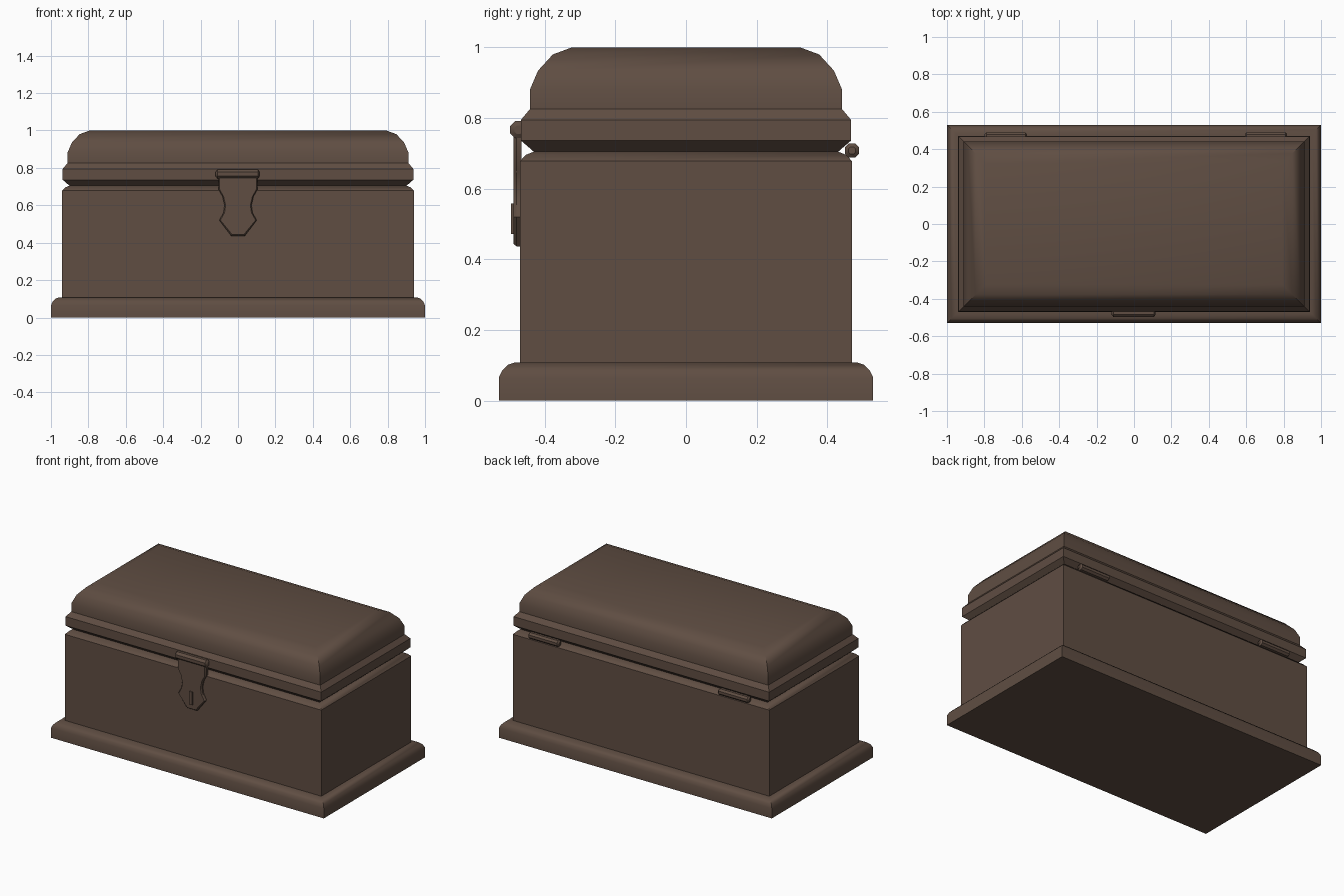
import bpy, bmesh, math

if "Cube" in bpy.data.objects:
    bpy.data.objects.remove(bpy.data.objects["Cube"])

mat = bpy.data.materials.new("dark_wood")
mat.diffuse_color = (0.115, 0.075, 0.055, 1)
mat.use_nodes = True
mat.node_tree.nodes["Principled BSDF"].inputs["Base Color"].default_value = mat.diffuse_color


def loft(name, rings, bevel=0.0):
    """Skin a stack of equal-length point rings and cap both ends."""
    bm = bmesh.new()
    loops = [[bm.verts.new(p) for p in ring] for ring in rings]
    n = len(loops[0])
    for a, b in zip(loops, loops[1:]):
        for i in range(n):
            j = (i + 1) % n
            bm.faces.new((a[i], a[j], b[j], b[i]))
    bm.faces.new(loops[0][::-1])
    bm.faces.new(loops[-1])
    bmesh.ops.recalc_face_normals(bm, faces=bm.faces)
    me = bpy.data.meshes.new(name)
    bm.to_mesh(me)
    bm.free()
    me.polygons.foreach_set("use_smooth", [True] * len(me.polygons))
    me.set_sharp_from_angle(angle=math.radians(30))
    me.materials.append(mat)
    ob = bpy.data.objects.new(name, me)
    bpy.context.collection.objects.link(ob)
    return ob


def moulding(name, profile):
    """Rectangular part with mitred corners; profile is (half depth y, z)."""
    rings = []
    for y, z in profile:
        x = y + 0.47
        rings.append([(-x, -y, z), (x, -y, z), (x, y, z), (-x, y, z)])
    return loft(name, rings)


def rod(name, cx, cy, cz, half, r):
    """Eight-sided rod along x with chamfered ends."""
    rings = []
    for dx, rad in ((-half, r * 0.5), (-half + 0.009, r),
                    (half - 0.009, r), (half, r * 0.5)):
        angles = [math.tau * (i + 0.5) / 8 for i in range(8)]
        rings.append([(cx + dx, cy + rad * math.cos(a), cz + rad * math.sin(a))
                      for a in angles])
    return loft(name, rings)


# Stepped base, box body and domed lid
moulding("base", [(0.53, 0), (0.53, 0.065), (0.52, 0.086), (0.505, 0.101),
                  (0.485, 0.108), (0.465, 0.108)])
moulding("body", [(0.47, 0.10), (0.47, 0.678), (0.453, 0.696), (0.43, 0.705)])
moulding("lid", [(0.43, 0.704), (0.467, 0.736), (0.467, 0.795), (0.442, 0.825),
                 (0.442, 0.88), (0.419, 0.934), (0.377, 0.98), (0.323, 1.0)])

# Back hinges and latch hinge
for side, cx in (("left", -0.685), ("right", 0.706)):
    rod("hinge_" + side, cx, 0.47, 0.708, 0.113, 0.022)
rod("latch_hinge", -0.002, -0.474, 0.767, 0.117, 0.026)

# Latch plate: mirrored outline with a chamfered front edge
half = [(0.104, 0.76), (0.104, 0.685), (0.083, 0.647), (0.072, 0.60),
        (0.078, 0.56), (0.10, 0.52), (0.037, 0.437)]
outline = half + [(-x, z) for x, z in reversed(half)]
front = [(x - math.copysign(0.006, x), max(z, 0.443)) for x, z in outline]
loft("latch_plate", [[(x, -0.465, z) for x, z in outline],
                     [(x, -0.48, z) for x, z in outline],
                     [(x, -0.488, z) for x, z in front]])

# Staple sticking through the latch
loft("latch_staple", [[(sx * 0.011, y, 0.515 + sz * 0.043)
                       for sx, sz in ((-1, -1), (1, -1), (1, 1), (-1, 1))]
                      for y in (-0.48, -0.496)])
